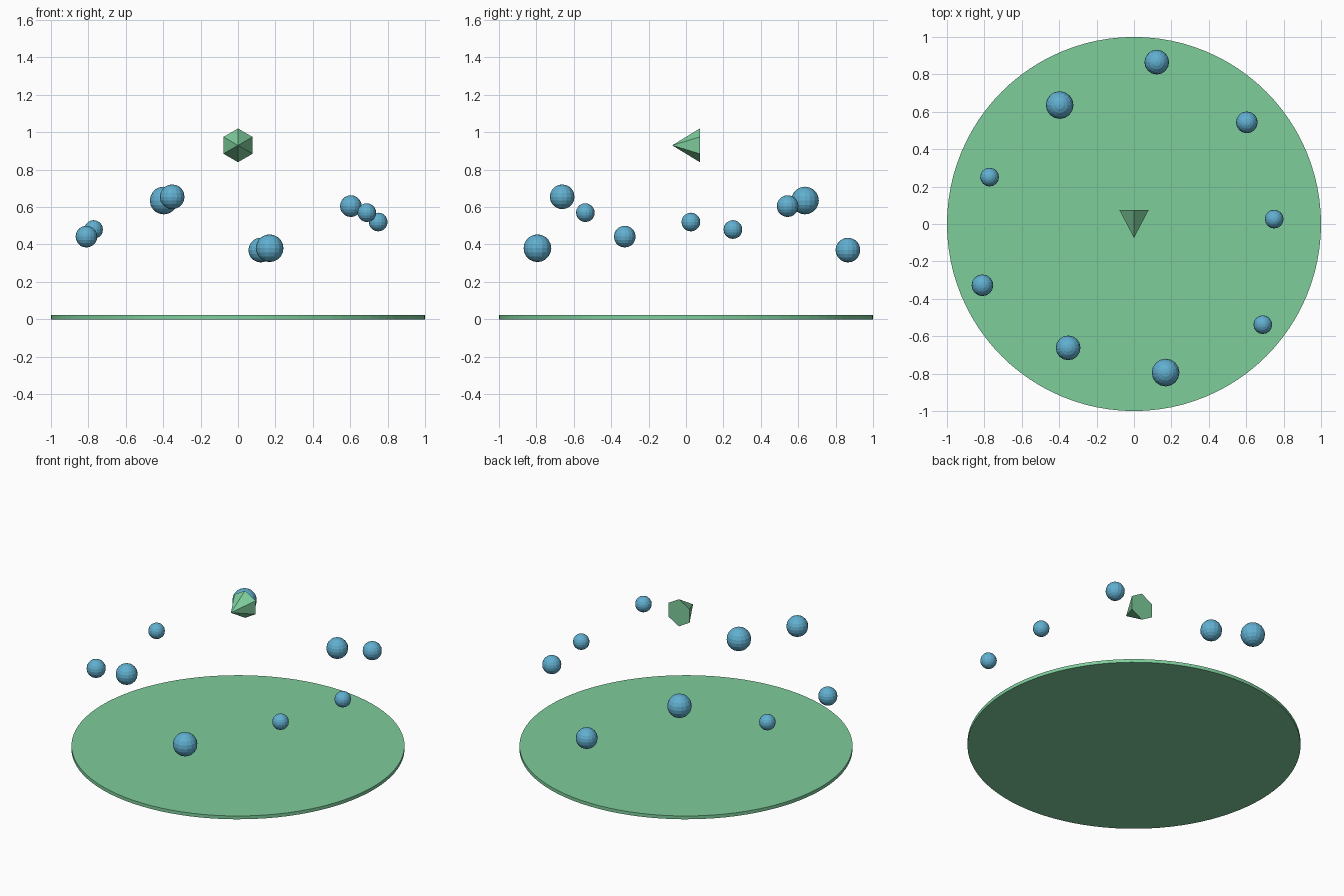
import bpy, math

if "Cube" in bpy.data.objects:
    bpy.data.objects.remove(bpy.data.objects["Cube"])


def material(name, rgb):
    m = bpy.data.materials.new(name)
    m.diffuse_color = (*rgb, 1)
    m.use_nodes = True
    m.node_tree.nodes["Principled BSDF"].inputs["Base Color"].default_value = m.diffuse_color
    return m


GREEN = material("soft_green", (0.21, 0.61, 0.33))
BLUE = material("sky_blue", (0.12, 0.43, 0.63))


def finish(name, mat):
    ob = bpy.context.object
    ob.name = ob.data.name = name
    ob.data.materials.append(mat)
    return ob


# Thin round ground disc
bpy.ops.mesh.primitive_cylinder_add(vertices=96, radius=1, depth=0.022, location=(0, 0, 0.011))
finish("ground_disc", GREEN)

# Six-sided cone hovering in the middle, tip pointing to the front
bpy.ops.mesh.primitive_cone_add(vertices=6, radius1=0.09, radius2=0, depth=0.148,
                                location=(0, 0, 0.93), rotation=(math.pi / 2, 0, 0))
finish("floating_cone", GREEN)

# Ring of nine faceted balls: distance repeats every three, size every four
heights = [0.52, 0.605, 0.37, 0.635, 0.48, 0.442, 0.655, 0.38, 0.57]
for i, z in enumerate(heights):
    a = math.radians(2 + 40 * i)
    d = 0.75 + 0.062 * (i % 3)
    bpy.ops.mesh.primitive_uv_sphere_add(segments=16, ring_count=10, radius=0.05 + 0.008 * (i % 4),
                                         location=(d * math.cos(a), d * math.sin(a), z))
    finish(f"orbiting_ball_{i + 1}", BLUE)
